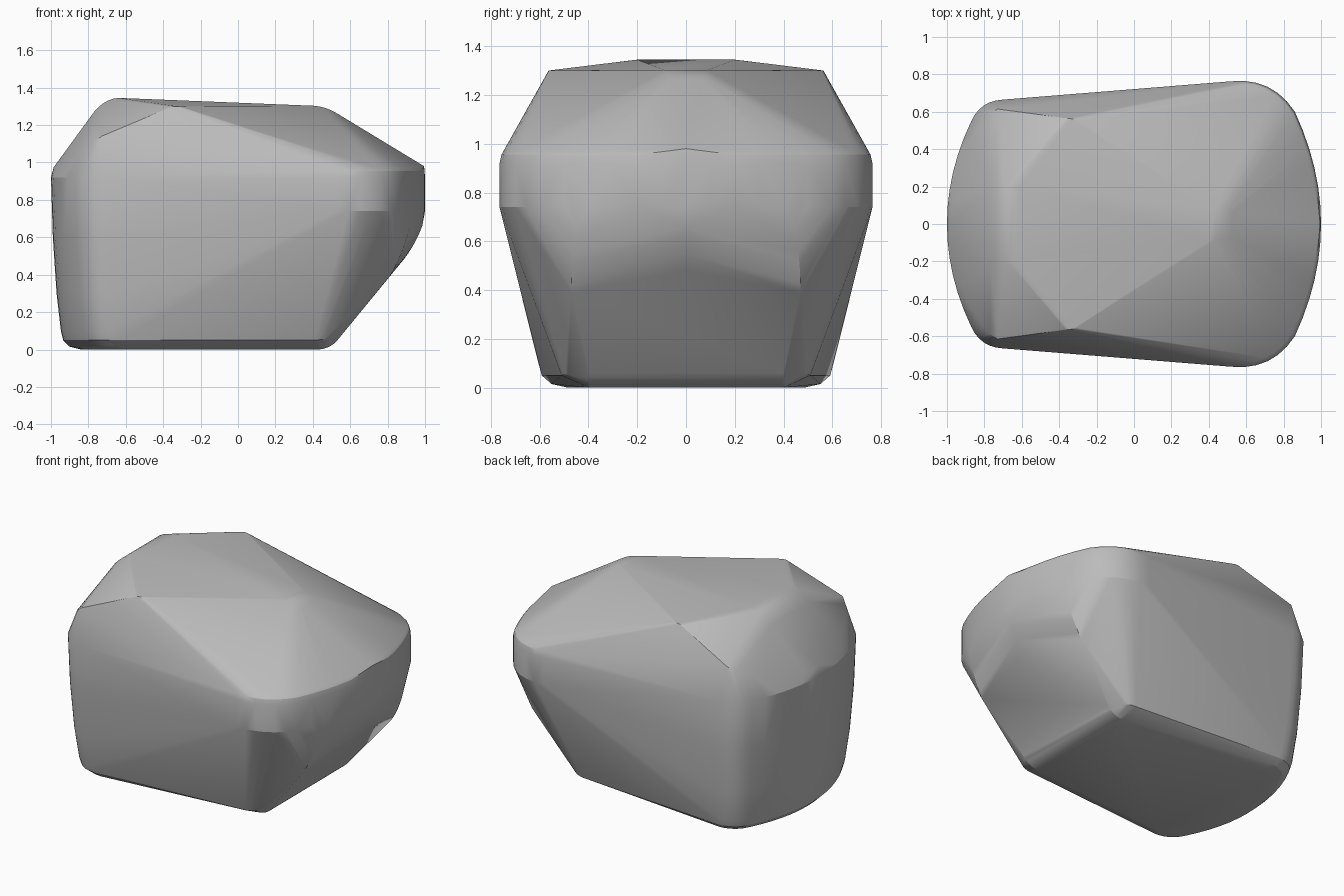
import bpy, bmesh, math
from mathutils import Vector

cube = bpy.data.objects.get("Cube")
if cube:
    bpy.data.objects.remove(cube)


def curve(a, b, c, steps=6):
    """Sample a quadratic curve from a to c, pulled towards b."""
    a, b, c = Vector(a), Vector(b), Vector(c)
    return [a.lerp(b, i / steps).lerp(b.lerp(c, i / steps), i / steps)
            for i in range(steps + 1)]


points = []

# Broad end: rounded corner running into a shallow bow
broad = curve((0.52, 0.763), (0.74, 0.785), (0.86, 0.6)) + curve((0.86, 0.6), (1, 0.3), (1, 0))
for z, size in ((0.97, 0.975), (0.955, 0.99), (0.92, 1), (0.74, 1)):
    points += [(0.2 + (p.x - 0.2) * size, p.y * size, z) for p in broad]
points.append((0.995, 0, 0.98))

# Narrow end: bowed wall, tapering down to a rounded foot
narrow = curve((-0.7, 0.665), (-0.82, 0.66), (-0.87, 0.55)) + curve((-0.87, 0.55), (-1, 0.28), (-1, 0))
for z, inset in ((0.92, 0), (0.6, 0.01), (0.3, 0.03), (0.1, 0.053),
                 (0.05, 0.065), (0.015, 0.1), (0, 0.16)):
    points += [(p.x * (1 - inset), p.y * (1 - inset * 1.7), z) for p in narrow]

# Upper rim of the narrow end
points += curve((-0.73, 0.615, 1.14), (-0.9, 0.53, 1.0), (-0.985, 0, 0.975), 8)

# Sloping underside of the broad end
points += curve((0.985, 0, 0.66), (0.94, 0, 0.54), (0.86, 0, 0.45))
points += curve((0.92, 0.45, 0.66), (0.88, 0.47, 0.5), (0.81, 0.47, 0.39))
for y in (0, 0.4):
    points += curve((0.54, y, 0.06), (0.5, y, 0.005), (0.43, y, 0))
points += curve((0.5, 0.42, 0.04), (0.5, 0.5, 0.06), (0.41, 0.51, 0.05))

# Crown: two shoulder peaks, a short ridge and a rounded brow
points += curve((-0.37, 0.56, 1.297), (-0.34, 0.57, 1.302), (-0.31, 0.555, 1.3), 3)
points += curve((-0.61, 0.2, 1.344), (-0.7, 0.2, 1.355), (-0.77, 0.2, 1.27))
points += curve((0.38, 0.09, 1.304), (0.46, 0.09, 1.305), (0.53, 0.07, 1.262))

# Wrap one skin around both mirrored halves
bm = bmesh.new()
for x, y, z in points:
    for side in (1, -1):
        bm.verts.new((x, y * side, z))
bmesh.ops.remove_doubles(bm, verts=bm.verts, dist=0.004)
bmesh.ops.convex_hull(bm, input=bm.verts)
bmesh.ops.delete(bm, geom=[v for v in bm.verts if not v.link_faces], context='VERTS')
bmesh.ops.dissolve_limit(bm, angle_limit=math.radians(0.5), verts=bm.verts, edges=bm.edges)
bmesh.ops.recalc_face_normals(bm, faces=bm.faces)

mesh = bpy.data.meshes.new("boulder")
bm.to_mesh(mesh)
bm.free()
boulder = bpy.data.objects.new("boulder", mesh)
bpy.context.collection.objects.link(boulder)

# Plain grey stone
stone = bpy.data.materials.new("grey_stone")
stone.use_nodes = True
grey = (0.5, 0.5, 0.5, 1)
stone.diffuse_color = grey
stone.node_tree.nodes["Principled BSDF"].inputs["Base Color"].default_value = grey
mesh.materials.append(stone)

bpy.context.view_layer.objects.active = boulder
boulder.select_set(True)
bpy.ops.object.shade_smooth_by_angle(angle=math.radians(22))
